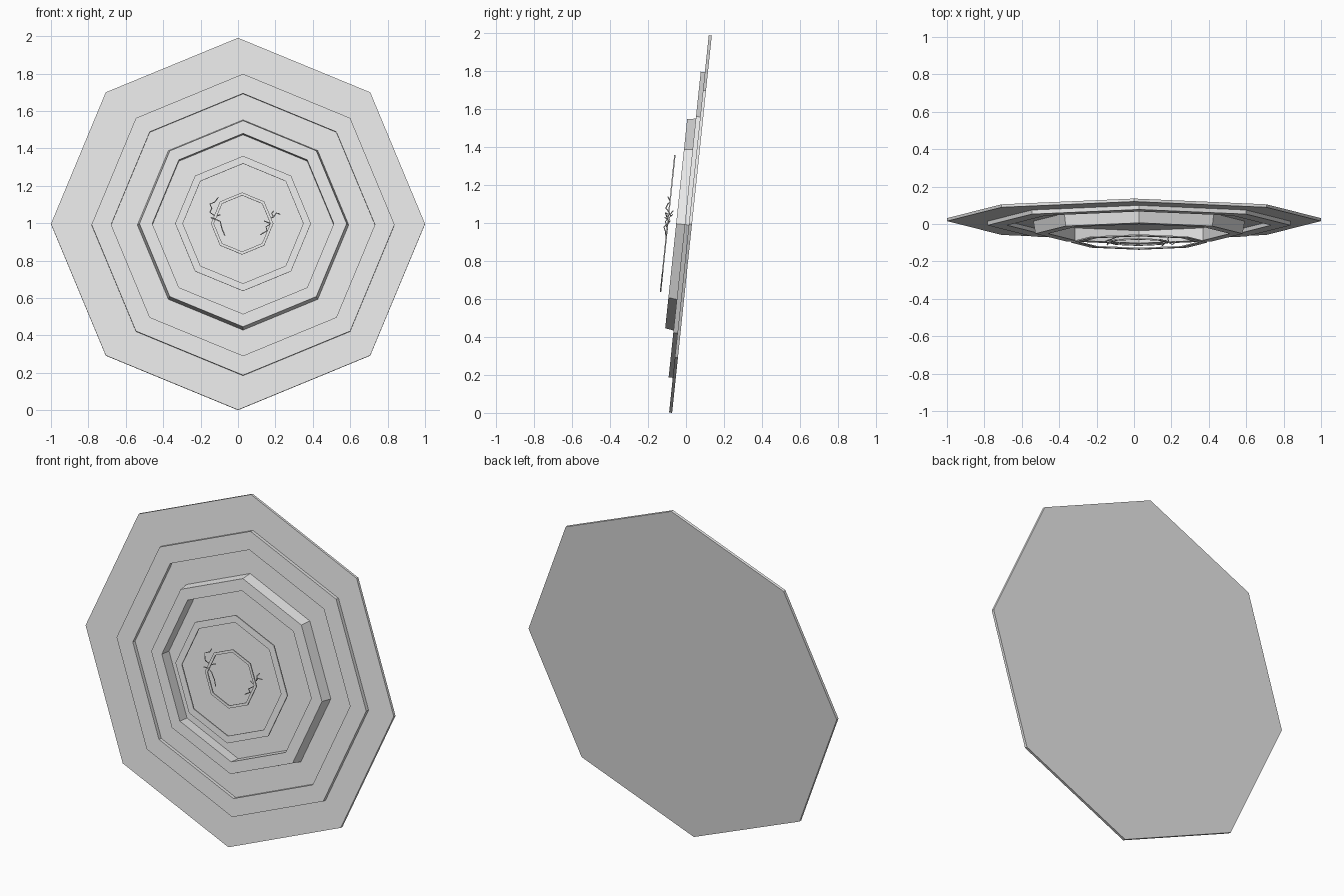
import bpy, bmesh, math
from mathutils import Matrix

if "Cube" in bpy.data.objects:
    bpy.data.objects.remove(bpy.data.objects["Cube"])

grey = bpy.data.materials.new("light_grey")
grey.use_nodes = True
grey.diffuse_color = (0.8, 0.8, 0.8, 1)
grey.node_tree.nodes["Principled BSDF"].inputs["Base Color"].default_value = (0.8, 0.8, 0.8, 1)

# Everything is laid out upright, then leans back by six degrees
LEAN = Matrix.Translation((0, 0.0155, 0.9962)) @ Matrix.Rotation(math.radians(-6), 4, 'X')
CX, CZ = 0.027, -0.006


def add_object(name, data):
    ob = bpy.data.objects.new(name, data)
    bpy.context.scene.collection.objects.link(ob)
    data.materials.append(grey)
    ob.matrix_world = LEAN
    return ob


def octagon(bm, r, d, cx, cz):
    return [bm.verts.new((cx + r * math.cos(k * math.pi / 4), -d,
                          cz + r * math.sin(k * math.pi / 4))) for k in range(8)]


def octagon_ring(name, outer, inner, back, front, taper=0.0, cx=CX, cz=CZ):
    """Octagonal ring between two depths; a solid slab when inner is 0."""
    bm = bmesh.new()
    loops = [octagon(bm, outer, back, cx, cz), octagon(bm, outer - taper, front, cx, cz)]
    if inner:
        loops += [octagon(bm, inner, front, cx, cz), octagon(bm, inner, back, cx, cz)]
        pairs = list(zip(loops, loops[1:] + loops[:1]))
    else:
        pairs = [(loops[0], loops[1])]
        bm.faces.new(loops[0])
        bm.faces.new(loops[1])
    for a, b in pairs:
        for k in range(8):
            n = (k + 1) % 8
            bm.faces.new((a[k], a[n], b[n], b[k]))
    bmesh.ops.recalc_face_normals(bm, faces=bm.faces)
    me = bpy.data.meshes.new(name)
    bm.to_mesh(me)
    bm.free()
    return add_object(name, me)


def spark(name, paths):
    """Thin crooked strands; points are (x, depth, height)."""
    cu = bpy.data.curves.new(name, 'CURVE')
    cu.dimensions = '3D'
    cu.bevel_depth = 0.003
    cu.bevel_resolution = 0
    cu.use_fill_caps = True
    for path in paths:
        sp = cu.splines.new('POLY')
        sp.points.add(len(path) - 1)
        for p, (x, d, z) in zip(sp.points, path):
            p.co = (x, -d, z, 1)
    return add_object(name, cu)


# Back plate and stepped rings
octagon_ring("back_plate", 1.0, 0, -0.016, 0.0, cx=0, cz=0)
octagon_ring("outer_ring", 0.81, 0.705, 0.0, 0.022)
octagon_ring("middle_ring", 0.565, 0.485, 0.0, 0.067, taper=0.011)

# Thin rings floating in front
octagon_ring("floating_ring", 0.363, 0.322, 0.108, 0.115, cz=-0.01)
octagon_ring("hub_ring", 0.167, 0.151, 0.108, 0.115, cx=0.022, cz=-0.01)

# Crooked strands on both sides of the hub
spark("left_strand", [
    [(0.225, 0.115, 0.04), (0.205, 0.13, 0.045), (0.19, 0.12, 0.025), (0.165, 0.105, 0.015),
     (0.175, 0.11, -0.01), (0.15, 0.13, -0.03), (0.155, 0.12, -0.05), (0.12, 0.115, -0.07)],
    [(0.19, 0.12, 0.025), (0.18, 0.10, 0.045), (0.19, 0.09, 0.06)],
    [(0.175, 0.11, -0.01), (0.14, 0.1, 0.005)]])
spark("right_strand", [
    [(-0.105, 0.125, 0.13), (-0.125, 0.11, 0.105), (-0.15, 0.12, 0.095), (-0.14, 0.13, 0.07),
     (-0.15, 0.11, 0.05), (-0.12, 0.1, 0.03), (-0.125, 0.115, 0.015), (-0.095, 0.125, 0.0),
     (-0.085, 0.11, -0.04), (-0.07, 0.115, -0.075)],
    [(-0.12, 0.1, 0.03), (-0.095, 0.09, 0.04)],
    [(-0.125, 0.115, 0.015), (-0.145, 0.13, 0.02)]])
